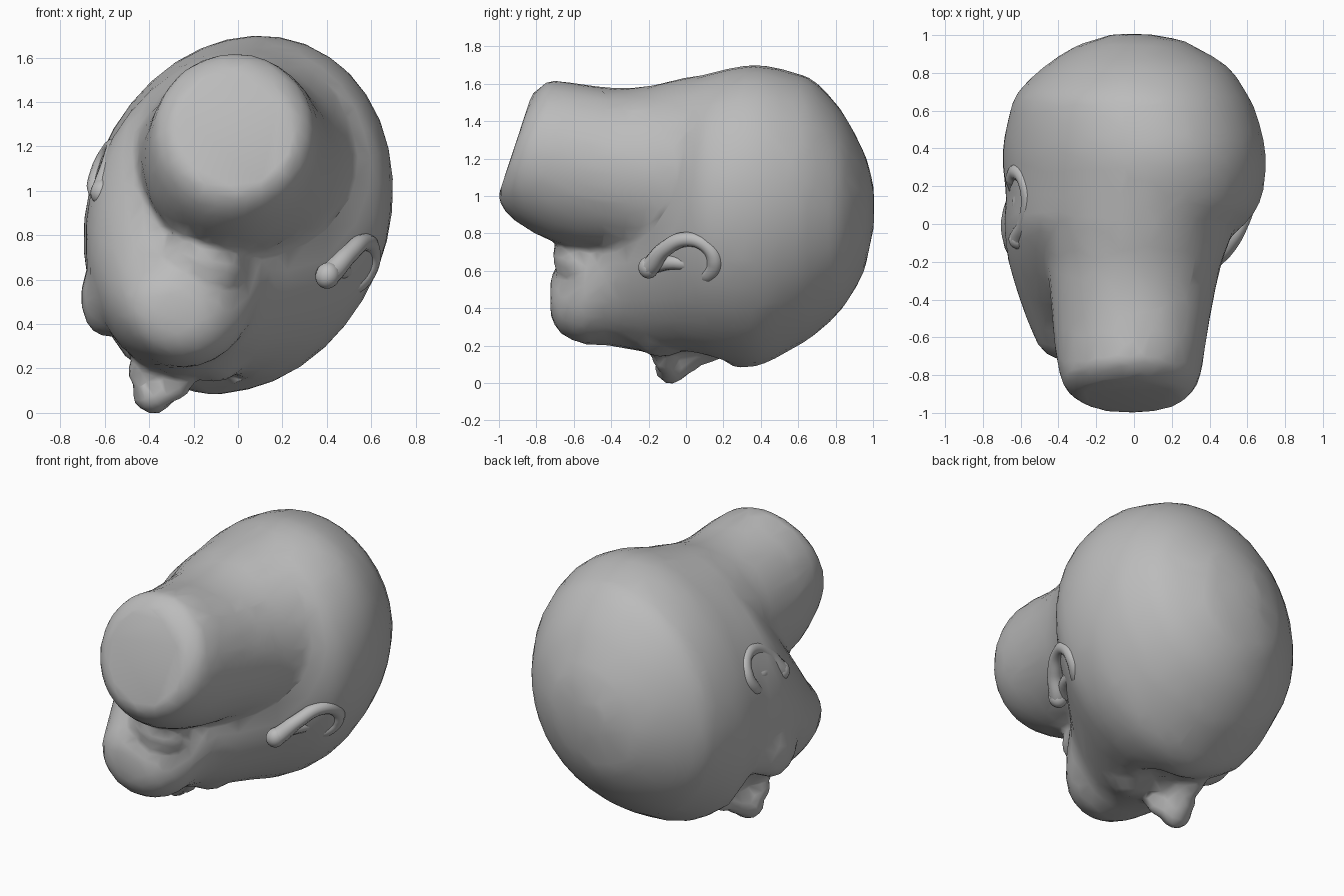
import bpy, bmesh
from math import sin, cos, pi, radians, exp
from mathutils import Vector, Matrix

cube = bpy.data.objects.get("Cube")
if cube:
    bpy.data.objects.remove(cube)

grey = bpy.data.materials.new("clay_grey")
grey.use_nodes = True
GREY = (0.5, 0.5, 0.5, 1)
grey.diffuse_color = GREY
grey.node_tree.nodes["Principled BSDF"].inputs["Base Color"].default_value = GREY

# The head lies face down, rolled about y: side is the ear axis, face the gaze
ROLL = radians(22)
SIDE = Vector((cos(ROLL), 0, -sin(ROLL)))
FACE = Vector((-sin(ROLL), 0, -cos(ROLL)))
MID = Vector((0, 0, 0.9))


def at(u, y, t):
    """Point from sideways offset, height along the head and face depth."""
    return MID + SIDE * u + FACE * t + Vector((0, y, 0))


def spline(rows, steps=4):
    """Smoothly interpolate a list of equal-length rows."""
    out = []
    for i in range(len(rows) - 1):
        p = [rows[max(0, min(len(rows) - 1, i + k))] for k in (-1, 0, 1, 2)]
        for s in range(steps):
            f = s / steps
            out.append([0.5 * (2 * b + (c - a) * f + (2 * a - 5 * b + 4 * c - d) * f * f
                               + (3 * b - a - 3 * c + d) * f ** 3)
                        for a, b, c, d in zip(*p)])
    return out + [rows[-1]]


def loft(bm, rows, sides=36):
    """Closed tube of rolled ellipses: y, x, z, half width, half depth, shear."""
    rings = []
    for y, x, z, a, b, k in spline(rows):
        ring = []
        for i in range(sides):
            ang = 2 * pi * i / sides
            off = SIDE * a * cos(ang) + FACE * b * sin(ang)
            ring.append(bm.verts.new(Vector((x, y + k * off.z, z)) + off))
        rings.append(ring)
    for r, q in zip(rings, rings[1:]):
        for i in range(sides):
            j = (i + 1) % sides
            bm.faces.new((r[i], r[j], q[j], q[i]))
    bm.faces.new(rings[0])
    bm.faces.new(rings[-1][::-1])


def blob(bm, u, y, t, size):
    """Ellipsoid aligned to the face frame."""
    frame = Matrix((SIDE, Vector((0, 1, 0)), FACE)).transposed().to_4x4()
    m = Matrix.Translation(at(u, y, t)) @ frame @ Matrix.Diagonal((*size, 1))
    bmesh.ops.create_uvsphere(bm, u_segments=20, v_segments=12, radius=1, matrix=m)


bm = bmesh.new()
# Skull narrowing into the jaw and chin
loft(bm, [(1.005, -.02, .94, .1, .1, 0), (.975, .02, .93, .22, .24, 0),
          (.94, .005, .915, .31, .35, 0), (.835, .01, .925, .475, .535, 0),
          (.7, -.01, .935, .59, .68, 0), (.58, -.005, .925, .64, .75, 0),
          (.37, 0, .895, .675, .825, 0), (.15, 0, .89, .66, .79, 0),
          (0, -.05, .87, .62, .74, 0), (-.2, -.15, .75, .5, .6, 0),
          (-.4, -.23, .62, .365, .43, 0), (-.55, -.25, .5, .3, .29, 0),
          (-.67, -.27, .46, .22, .19, 0), (-.725, -.27, .46, .12, .1, 0)])
# Neck flaring into the skull, with a slanted cut end
loft(bm, [(.42, 0, .93, .65, .75, 0), (.2, 0, .99, .6, .68, 0),
          (0, 0, 1.06, .535, .58, 0), (-.2, 0, 1.11, .465, .48, 0),
          (-.4, -.01, 1.14, .43, .44, .03), (-.6, -.02, 1.165, .4, .44, .08),
          (-.75, -.02, 1.215, .38, .4, .23), (-.85, -.02, 1.265, .35, .35, .33),
          (-.915, -.02, 1.27, .28, .27, .33)])
# Cheeks and the flesh under the chin
blob(bm, -.36, -.01, .48, (.18, .26, .27))
blob(bm, .12, -.12, .62, (.16, .18, .14))
blob(bm, -.06, -.55, .26, (.2, .165, .14))
# Nose: bridge, tip and nostril wings
blob(bm, -.04, .06, .78, (.065, .18, .1))
blob(bm, -.05, -.01, .84, (.08, .1, .1))
blob(bm, -.05, -.08, .90, (.095, .09, .09))
for s in (-1, 1):
    blob(bm, -.05 + s * .09, -.12, .81, (.065, .06, .085))
# Lips
blob(bm, -.06, -.27, .70, (.16, .045, .06))
blob(bm, -.06, -.37, .65, (.14, .045, .06))
bmesh.ops.recalc_face_normals(bm, faces=bm.faces)
mesh = bpy.data.meshes.new("head")
bm.to_mesh(mesh)
bm.free()
head = bpy.data.objects.new("head", mesh)
bpy.context.collection.objects.link(head)

# Fuse the forms into one skin
fuse = head.modifiers.new("fuse", "REMESH")
fuse.mode = "VOXEL"
fuse.voxel_size = 0.022
soft = head.modifiers.new("soften", "SMOOTH")
soft.factor = 0.5
soft.iterations = 9
deps = bpy.context.evaluated_depsgraph_get()
skin = bpy.data.meshes.new_from_object(head.evaluated_get(deps))
head.modifiers.clear()
head.data = skin

# Press in the eye sockets and mouth corners, raise the lids and brows
dents = []
for s in (-1, 1):
    dents += [(s * .2 - .04, .11, .72, .11, -.09), (s * .2 - .04, .1, .7, .05, .04),
              (s * .2 - .02, .25, .75, .09, .02), (s * .2 - .06, -.31, .6, .05, -.03)]
for u, y, t, radius, push in dents:
    c = at(u, y, t)
    for v in skin.vertices:
        v.co += FACE * push * exp(-((v.co - c).length / radius) ** 2)

# Broad planes
cut = head.modifiers.new("planes", "DECIMATE")
cut.ratio = 0.05
skin.materials.clear()
skin.materials.append(grey)
skin.polygons.foreach_set("use_smooth", [True] * len(skin.polygons))


def ridge(name, points, depth):
    """Rounded tapering cord through points with a radius each."""
    cu = bpy.data.curves.new(name, "CURVE")
    cu.dimensions = "3D"
    cu.bevel_depth = depth
    cu.bevel_resolution = 3
    cu.resolution_u = 8
    cu.use_fill_caps = True
    sp = cu.splines.new("BEZIER")
    sp.bezier_points.add(len(points) - 1)
    for bp, (u, y, t, r) in zip(sp.bezier_points, points):
        bp.co = at(u, y, t)
        bp.radius = r
        bp.handle_left_type = bp.handle_right_type = "AUTO"
    cu.materials.append(grey)
    ob = bpy.data.objects.new(name, cu)
    bpy.context.collection.objects.link(ob)


# Ears: rim, inner fold and lobe; the right one lies flatter and higher
RIM = [(.46, -.23, .13, .6), (.48, -.2, .11, 1.5), (.53, -.12, -.01, 1.2),
       (.575, 0, -.09, 1.1), (.62, .11, -.07, 1.1), (.635, .155, .01, 1.3),
       (.61, .12, .1, 1.2), (.55, .06, .14, .7)]
FOLD = [(.46, -.17, .12, 1), (.51, -.08, .07, 1.3), (.54, 0, .06, 1.3), (.56, .07, .04, .8)]


def left(p):
    return p


def right(p):
    u, y, t, r = p
    return (-(.6 + (u - .48) * .28), y + .12, t + .03, r)


for side, place in (("left", left), ("right", right)):
    ridge(side + "_ear_rim", [place(p) for p in RIM], .036)
    ridge(side + "_ear_fold", [place(p) for p in FOLD], .03)
    # Lobe
    u, y, t, r = place(RIM[1])
    bm = bmesh.new()
    blob(bm, u, y, t, (.055, .055, .06))
    for f in bm.faces:
        f.smooth = True
    me = bpy.data.meshes.new(side + "_ear_lobe")
    bm.to_mesh(me)
    bm.free()
    me.materials.append(grey)
    bpy.context.collection.objects.link(bpy.data.objects.new(side + "_ear_lobe", me))
